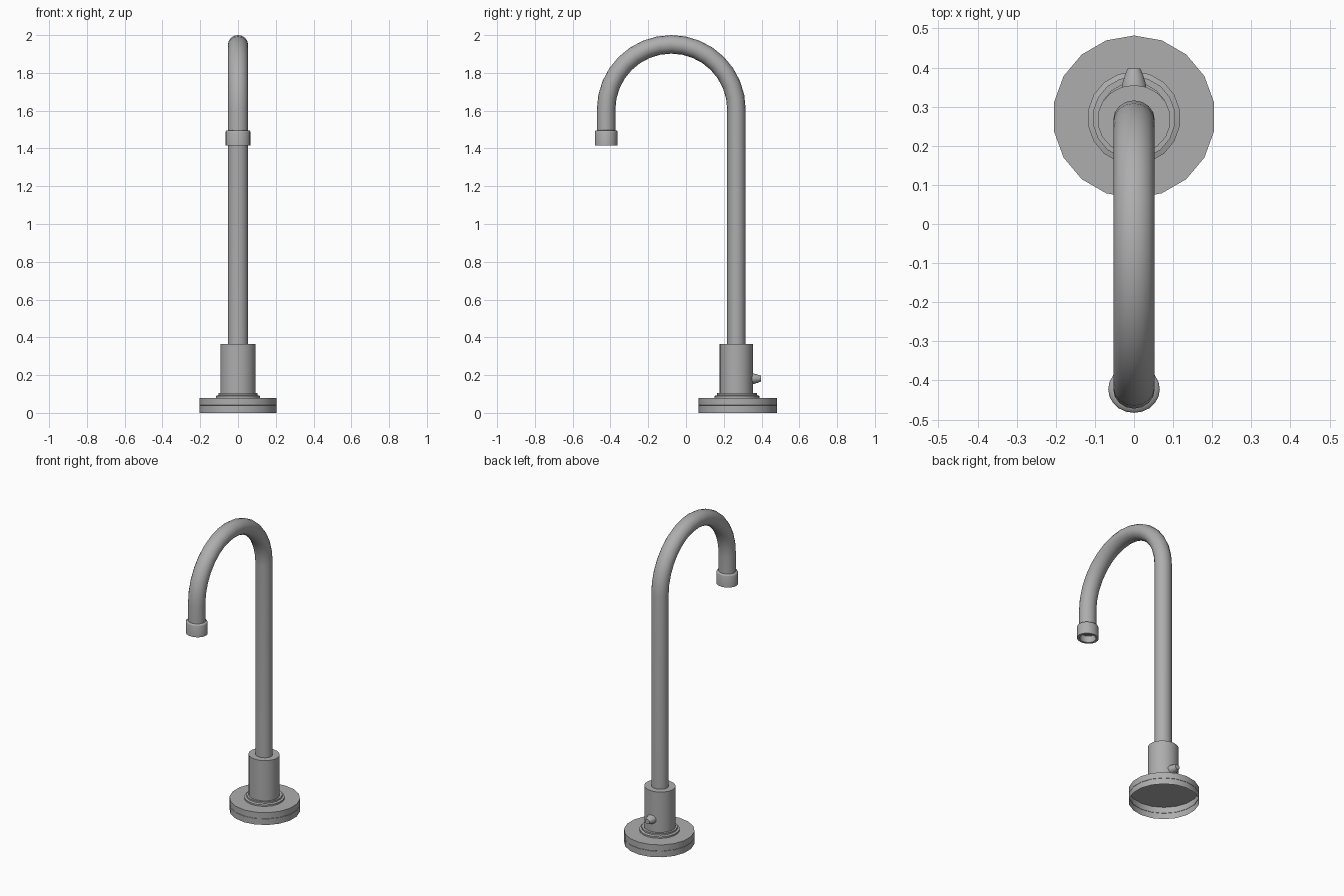
import bpy, bmesh, math
from mathutils import Vector

if "Cube" in bpy.data.objects:
    bpy.data.objects.remove(bpy.data.objects["Cube"])

# Dark grey metal
metal = bpy.data.materials.new("dark_grey_metal")
metal.diffuse_color = (0.42, 0.42, 0.42, 1)
metal.use_nodes = True
metal.node_tree.nodes["Principled BSDF"].inputs["Base Color"].default_value = metal.diffuse_color


def finish(name, bm, angle=35):
    me = bpy.data.meshes.new(name)
    bm.to_mesh(me)
    bm.free()
    for p in me.polygons:
        p.use_smooth = True
    me.set_sharp_from_angle(angle=math.radians(angle))
    me.materials.append(metal)
    ob = bpy.data.objects.new(name, me)
    bpy.context.collection.objects.link(ob)
    return ob


def bridge(bm, rings):
    n = len(rings[0])
    for a, b in zip(rings, rings[1:]):
        for i in range(n):
            j = (i + 1) % n
            bm.faces.new((a[i], a[j], b[j], b[i]))


def lathe(name, profile, origin, sides, sy=1.0, cap_start=False, cap_end=False,
          axis='Z', angle=35):
    """Revolve (radius, height) pairs around z or y; sy squashes the section."""
    bm = bmesh.new()
    rings = []
    for r, h in profile:
        ring = []
        for i in range(sides):
            t = math.pi / 2 + 2 * math.pi * i / sides
            c, s = r * math.cos(t), r * math.sin(t) * sy
            co = Vector((c, s, h)) if axis == 'Z' else Vector((-c, h, s))
            ring.append(bm.verts.new(co + Vector(origin)))
        rings.append(ring)
    bridge(bm, rings)
    if cap_start:
        bm.faces.new(rings[0][::-1])
    if cap_end:
        bm.faces.new(rings[-1])
    return finish(name, bm, angle)


BASE_Y, PIPE_Y, TIP_Y = 0.274, 0.267, -0.4225

# Base flange: open-bottomed cup with a fine seam half way up
lathe("base_flange", [(0.208, 0), (0.208, 0.039), (0.2065, 0.040), (0.208, 0.041),
                      (0.208, 0.08)], (0, BASE_Y, 0), 18, cap_end=True)

# Stepped collar where the body meets the flange
lathe("collar", [(0.119, 0.08), (0.119, 0.090), (0.106, 0.094), (0.106, 0.104),
                 (0.09, 0.104)], (0, 0.271, 0), 18)

# Valve body
lathe("valve_body", [(0.094, 0.08), (0.094, 0.365)], (0, PIPE_Y, 0), 18,
      sy=0.94, cap_end=True)

# Small tapered knob at the back of the body
lathe("control_knob", [(0.034, 0.335), (0.031, 0.358), (0.024, 0.380), (0.017, 0.397)],
      (0, 0, 0.181), 14, sy=0.9, cap_end=True, axis='Y')

# Gooseneck pipe: riser, half-circle arch, short drop
R, ARC_Z, STEPS = 0.345, 1.606, 16
mid_y = PIPE_Y - R
path = [((PIPE_Y, 0.36), 0.0)]
for k in range(STEPS + 1):
    a = math.pi * k / STEPS
    path.append(((mid_y + R * math.cos(a), ARC_Z + R * math.sin(a)), a))
path.append(((mid_y - R, 1.455), math.pi))
bm = bmesh.new()
rings = []
for (y, z), a in path:
    ring = []
    for i in range(16):
        t = 2 * math.pi * i / 16
        d = 0.049 * math.cos(t)
        ring.append(bm.verts.new((-0.053 * math.sin(t), y + d * math.cos(a), z + d * math.sin(a))))
    rings.append(ring)
# rings run around the path the other way, so flip to face outward
bridge(bm, rings)
bmesh.ops.recalc_face_normals(bm, faces=bm.faces)
finish("gooseneck_pipe", bm)

# Spout tip with a softened shoulder and a recessed outlet
lathe("spout_tip", [(0.046, 1.455), (0.050, 1.415), (0.066, 1.415), (0.066, 1.487),
                    (0.063, 1.494), (0.050, 1.497)], (0, TIP_Y, 0), 20,
      sy=0.915, cap_start=True, angle=62)
